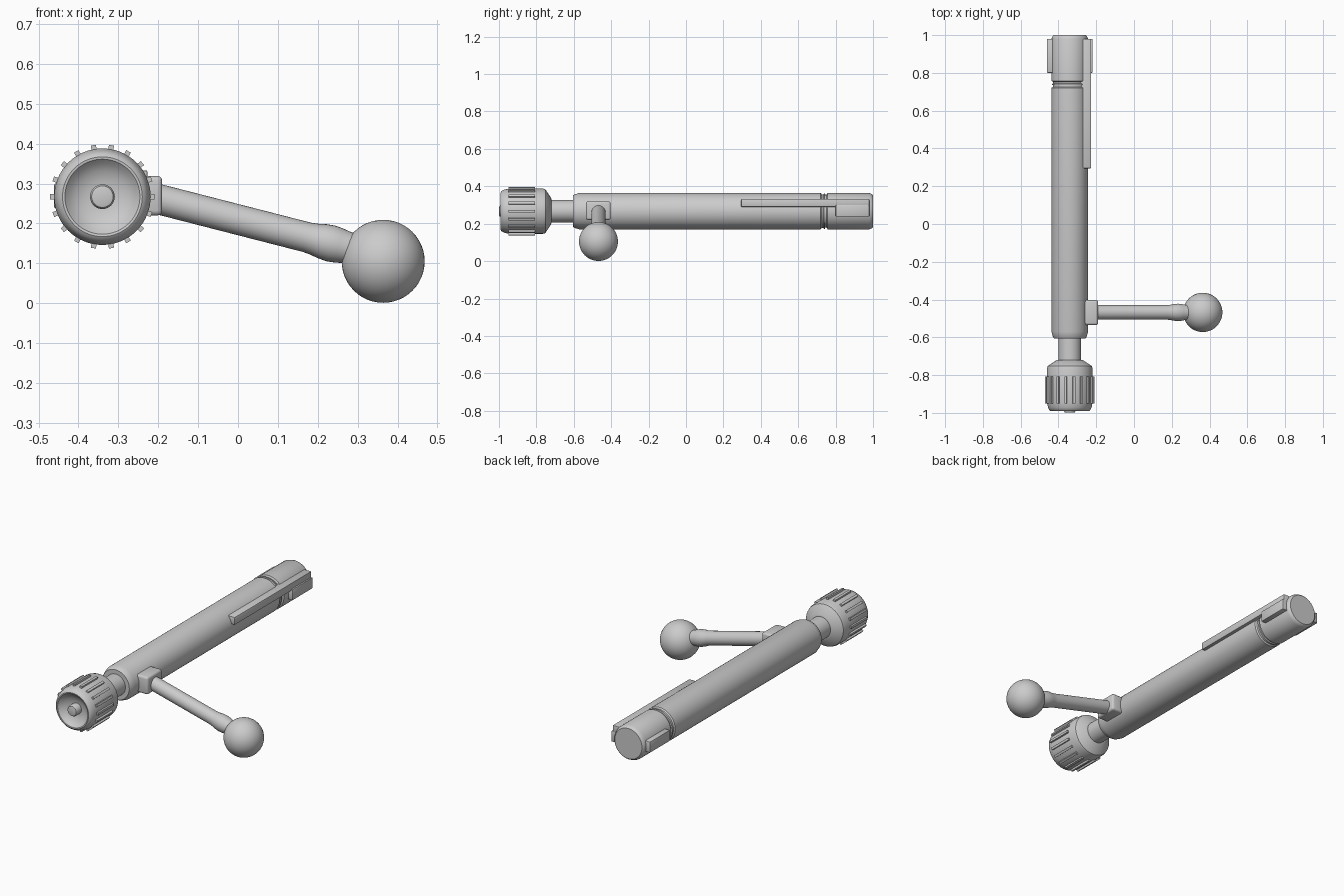
import bpy, bmesh, math
from mathutils import Vector, Matrix

if "Cube" in bpy.data.objects:
    bpy.data.objects.remove(bpy.data.objects["Cube"])

AXIS = Vector((-0.34, 0, 0.267))   # bolt centre line, running along y


def finish(name, bm, angle=35):
    bmesh.ops.recalc_face_normals(bm, faces=bm.faces)
    me = bpy.data.meshes.new(name)
    bm.to_mesh(me)
    bm.free()
    ob = bpy.data.objects.new(name, me)
    bpy.context.collection.objects.link(ob)
    bpy.ops.object.select_all(action='DESELECT')
    bpy.context.view_layer.objects.active = ob
    ob.select_set(True)
    bpy.ops.object.shade_smooth_by_angle(angle=math.radians(angle))
    return ob


def lathe(name, profile, origin=AXIS, direction=(0, 1, 0), n=64):
    """Turn (distance along axis, radius) points around an axis."""
    bm = bmesh.new()
    rot = Vector(direction).to_track_quat('Z', 'Y')
    rings = []
    for d, r in profile:
        rings.append([bm.verts.new(origin + rot @ Vector(
            (r * math.cos(2 * math.pi * i / n), r * math.sin(2 * math.pi * i / n), d)))
            for i in range(n)])
    for a, b in zip(rings, rings[1:]):
        for i in range(n):
            j = (i + 1) % n
            bm.faces.new((a[i], a[j], b[j], b[i]))
    bm.faces.new(rings[0])
    bm.faces.new(rings[-1])
    return finish(name, bm)


def box(name, lo, hi, bevel=0.004, segments=2):
    bm = bmesh.new()
    lo, hi = Vector(lo), Vector(hi)
    bmesh.ops.create_cube(bm, size=1, matrix=Matrix.Translation((lo + hi) / 2)
                          @ Matrix.Diagonal((*(hi - lo), 1)))
    bmesh.ops.bevel(bm, geom=bm.edges[:], offset=bevel, segments=segments,
                    profile=0.5, affect='EDGES')
    return finish(name, bm)


# Main cylinder with the grooved head
lathe("bolt_body", [(-0.605, 0.06), (-0.605, 0.084), (-0.595, 0.09), (-0.57, 0.097),
                    (0.72, 0.097), (0.726, 0.09), (0.735, 0.09), (0.737, 0.094),
                    (0.742, 0.094), (0.744, 0.088), (0.752, 0.088), (0.757, 0.097),
                    (0.98, 0.097), (0.995, 0.091), (1.0, 0.085)])

# Neck, rear shroud with a dished end, and the pin in it
lathe("neck", [(-0.75, 0.06), (-0.59, 0.06)])
lathe("rear_shroud", [(-0.955, 0.02), (-0.957, 0.04), (-0.965, 0.065), (-0.978, 0.083),
                      (-0.990, 0.094), (-0.991, 0.100), (-0.986, 0.108), (-0.972, 0.115),
                      (-0.945, 0.121), (-0.765, 0.121), (-0.752, 0.117),
                      (-0.721, 0.070), (-0.719, 0.058)])
lathe("cocking_pin", [(-0.999, 0.020), (-0.997, 0.027), (-0.990, 0.031), (-0.94, 0.031)], n=32)

# Grip ridges around the shroud
bm = bmesh.new()
for k in range(18):
    m = (Matrix.Translation(AXIS + Vector((0, -0.878, 0))) @ Matrix.Rotation(k * math.pi / 9, 4, 'Y')
         @ Matrix.Translation((0.122, 0, 0)) @ Matrix.Diagonal((0.018, 0.142, 0.013, 1)))
    bmesh.ops.create_cube(bm, size=1, matrix=m)
finish("grip_ridges", bm)

# Locking lugs on both sides and the long guide rail
for side, name in ((1, "right_lug"), (-1, "left_lug")):
    a, b = AXIS.x + side * 0.07, AXIS.x + side * 0.121
    box(name, (min(a, b), 0.80, 0.238), (max(a, b), 0.98, 0.30))
box("guide_rail", (-0.30, 0.295, 0.29), (-0.227, 0.98, 0.333))

# Handle: root block, swelling rod and ball
box("handle_root", (-0.275, -0.535, 0.220), (-0.19, -0.403, 0.319), 0.012, 3)
start = Vector((-0.22, -0.468, 0.266))
lathe("handle_rod", [(0, 0.038), (0.405, 0.038), (0.425, 0.040), (0.445, 0.044),
                     (0.468, 0.046), (0.488, 0.044), (0.51, 0.040), (0.56, 0.038)],
      start, (0.97, 0, -0.249), 32)
bm = bmesh.new()
bmesh.ops.create_uvsphere(bm, u_segments=48, v_segments=24, radius=0.104,
                          matrix=Matrix.Translation((0.364, -0.468, 0.105)))
finish("handle_ball", bm)
